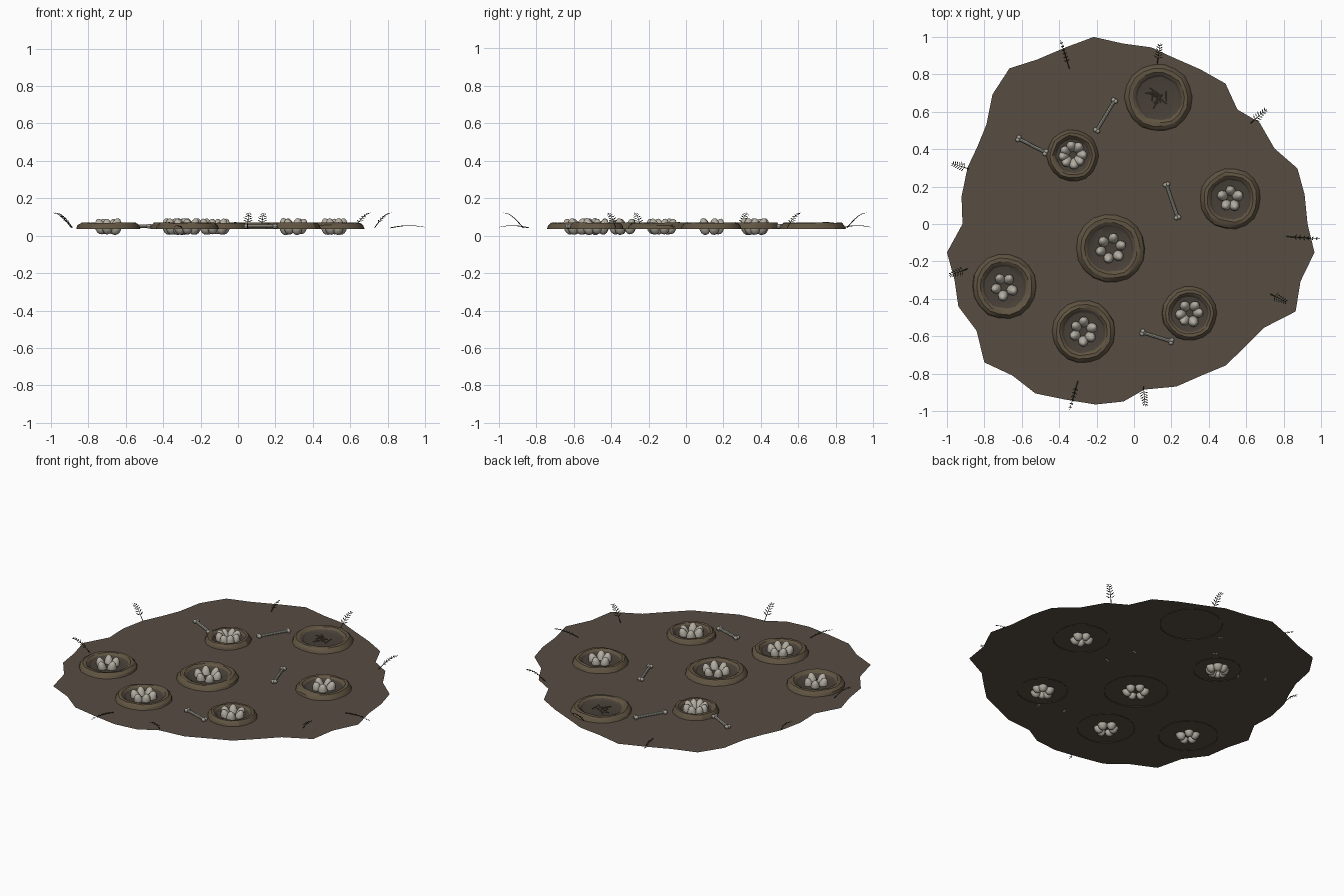
import bpy, bmesh, math, random
from math import sin, cos, pi
from mathutils import Vector, Matrix

if "Cube" in bpy.data.objects:
    bpy.data.objects.remove(bpy.data.objects["Cube"])

random.seed(4)
GROUND_Z = 0.04


def material(name, rgb):
    m = bpy.data.materials.new(name)
    m.diffuse_color = (*rgb, 1)
    m.use_nodes = True
    m.node_tree.nodes["Principled BSDF"].inputs["Base Color"].default_value = m.diffuse_color
    return m


SOIL = material("soil", (0.095, 0.075, 0.055))
MUD = material("mud", (0.12, 0.09, 0.055))
BED = material("nest_bed", (0.065, 0.052, 0.04))
SHELL = material("eggshell", (0.45, 0.42, 0.36))
BONE = material("bone", (0.36, 0.35, 0.30))
LEAF = material("fern_leaf", (0.035, 0.04, 0.02))
STRAW = material("straw", (0.14, 0.105, 0.05))


def finish(bm, name, *mats, smooth=None):
    me = bpy.data.meshes.new(name)
    bm.to_mesh(me)
    bm.free()
    ob = bpy.data.objects.new(name, me)
    bpy.context.collection.objects.link(ob)
    for m in mats:
        me.materials.append(m)
    if smooth:
        bpy.ops.object.select_all(action='DESELECT')
        ob.select_set(True)
        bpy.context.view_layer.objects.active = ob
        bpy.ops.object.shade_smooth_by_angle(angle=math.radians(smooth))
    return ob


def rod(bm, a, b, r1, r2, sides=6):
    a, b = Vector(a), Vector(b)
    d = b - a
    M = Matrix.Translation((a + b) / 2) @ d.to_track_quat('Z', 'Y').to_matrix().to_4x4()
    bmesh.ops.create_cone(bm, cap_ends=True, segments=sides, radius1=r1, radius2=r2,
                          depth=d.length, matrix=M)


# Ground: thin flat sheet with a ragged outline
outline = [(-.216, 1), (-.06, .965), (.094, .944), (.174, .906), (.356, .826), (.489, .751),
           (.553, .612), (.671, .543), (.751, .404), (.874, .297), (.912, .158), (.928, 0),
           (.965, -.152), (.89, -.307), (.864, -.468), (.698, -.553), (.596, -.655), (.489, -.757),
           (.361, -.81), (.227, -.869), (.056, -.885), (-.056, -.949), (-.206, -.965), (-.366, -.939),
           (-.527, -.906), (-.65, -.81), (-.8, -.74), (-.842, -.57), (-.939, -.441), (-.96, -.297),
           (-1, -.152), (-.917, 0), (-.922, .147), (-.89, .302), (-.837, .414), (-.789, .532),
           (-.757, .692), (-.666, .832), (-.516, .88), (-.366, .944)]
bm = bmesh.new()
hub = bm.verts.new((0, 0, GROUND_Z))
rim = [bm.verts.new((x, y, GROUND_Z)) for x, y in outline]
for i, v in enumerate(rim):
    bm.faces.new((hub, rim[(i + 1) % len(rim)], v))
finish(bm, "ground", SOIL)


# Nests: lathed mud rims with a shallow bed
def nest(i, cx, cy, R, sides=18):
    profile = [(1, .036), (.96, .055), (.87, .070), (.76, .070), (.68, .058), (.62, .050), (.45, .045)]
    wob = [random.uniform(-.025, .015) for _ in range(sides)]
    bm = bmesh.new()
    rings = []
    for j, (f, z) in enumerate(profile):
        ring = []
        for k in range(sides):
            a = 2 * pi * k / sides
            r = R * (f + wob[k] + random.uniform(-.015, .015) * (0 < j < 5))
            dz = random.uniform(-.004, .002) if 0 < j < 4 else 0
            ring.append(bm.verts.new((cx + r * cos(a), cy + r * sin(a), z + dz)))
        rings.append(ring)
    for j in range(len(rings) - 1):
        for k in range(sides):
            n = (k + 1) % sides
            f = bm.faces.new((rings[j][k], rings[j][n], rings[j + 1][n], rings[j + 1][k]))
            f.material_index = int(j > 3)
    bm.faces.new(rings[-1]).material_index = 1
    finish(bm, f"nest_{i}", MUD, BED, smooth=25)


# Eggs: upright, leaning outward around the nest centre
def clutch(i, cx, cy, count, spread, start):
    bm = bmesh.new()
    for k in range(count):
        a = start + 2 * pi * k / count + random.uniform(-.12, .12)
        r = spread * random.uniform(.92, 1.08)
        s = random.uniform(.95, 1.05)
        M = (Matrix.Translation((cx + r * cos(a), cy + r * sin(a), .049))
             @ Matrix.Rotation(a, 4, 'Z') @ Matrix.Rotation(random.uniform(.2, .35), 4, 'Y')
             @ Matrix.Diagonal((.028 * s, .028 * s, .045 * s, 1)))
        vs = bmesh.ops.create_uvsphere(bm, u_segments=10, v_segments=7, radius=1)['verts']
        for v in vs:
            taper = 1 - .15 * v.co.z
            v.co = M @ Vector((v.co.x * taper, v.co.y * taper, v.co.z))
    finish(bm, f"eggs_{i}", SHELL, smooth=40)


nests = [(-.125, -.131, .187, 6, .057, .2), (-.328, .366, .14, 8, .048, .1),
         (.131, .676, .183, 0, 0, 0), (.516, .136, .165, 5, .045, .3),
         (-.693, -.334, .175, 5, .048, .9), (-.27, -.575, .17, 6, .05, .5),
         (.297, -.479, .148, 6, .047, 0)]
for i, (x, y, R, n, spread, start) in enumerate(nests, 1):
    nest(i, x, y, R)
    if n:
        clutch(i, x, y, n, spread, start)

# Straw scattered in the empty nest
bm = bmesh.new()
for _ in range(12):
    a, r, t = random.uniform(0, 2 * pi), random.uniform(0, .05), random.uniform(0, pi)
    c = Vector((.131 + r * cos(a), .676 + r * sin(a), .049))
    d = Vector((cos(t), sin(t), random.uniform(-.08, .08))) * .027
    rod(bm, c - d, c + d, .0022, .0022, 4)
finish(bm, "nest_straw", STRAW)

# Bones: shaft with paired knobs at each end
bones = [((-.618, .457), (-.473, .382)), ((-.104, .66), (-.2, .5)),
         ((.174, .211), (.233, .035)), ((.045, -.58), (.2, -.628))]
for i, (a, b) in enumerate(bones, 1):
    a, b = Vector((*a, .05)), Vector((*b, .05))
    side = (b - a).cross(Vector((0, 0, 1))).normalized() * .007
    bm = bmesh.new()
    rod(bm, a, b, .009, .009, 8)
    for p in (a + side, a - side, b + side, b - side):
        bmesh.ops.create_uvsphere(bm, u_segments=8, v_segments=6, radius=.013,
                                  matrix=Matrix.Translation(p))
    finish(bm, f"bone_{i}", BONE, smooth=40)


# Ferns: arched stem with paired leaflets
def fern(i, base, tip, height, leaf):
    a, b = Vector((*base, .042)), Vector((*tip, .042))
    across = (b - a).cross(Vector((0, 0, 1))).normalized()
    steps = 8

    def at(t):
        p = a.lerp(b, t)
        if height > .03:
            p.z += height * sin(t * pi / 2)
        else:
            p.z += height * sin(t * pi * .9)
        return p

    bm = bmesh.new()
    for k in range(steps):
        p, q = at(k / steps), at((k + 1) / steps)
        rod(bm, p, q, .0026 - .0002 * k, .0024 - .0002 * k, 4)
        if k < 2:
            continue
        fwd = (q - p).normalized()
        size = leaf * (1.1 - .09 * k)
        for s in (-1, 1):
            out = (across * s + fwd * .6).normalized() * size
            pts = [p, p + out * .5 + fwd * .004, p + out, p + out * .5 - fwd * .004]
            bm.faces.new([bm.verts.new(c) for c in pts])
    finish(bm, f"fern_{i}", LEAF)


tall = [((.125, .86), (.14, .965)), ((.625, .54), (.71, .615)), ((.73, -.375), (.82, -.42)),
        ((.05, -.87), (.06, -.975)), ((-.89, -.24), (-.99, -.275)), ((-.885, .295), (-.975, .325))]
flat = [((.815, -.067), (.997, -.08)), ((-.3, -.84), (-.345, -.997)), ((-.345, .83), (-.393, .985))]
for i, (p, q) in enumerate(tall, 1):
    fern(i, p, q, .08, .036)
for i, (p, q) in enumerate(flat, len(tall) + 1):
    fern(i, p, q, .012, .022)
